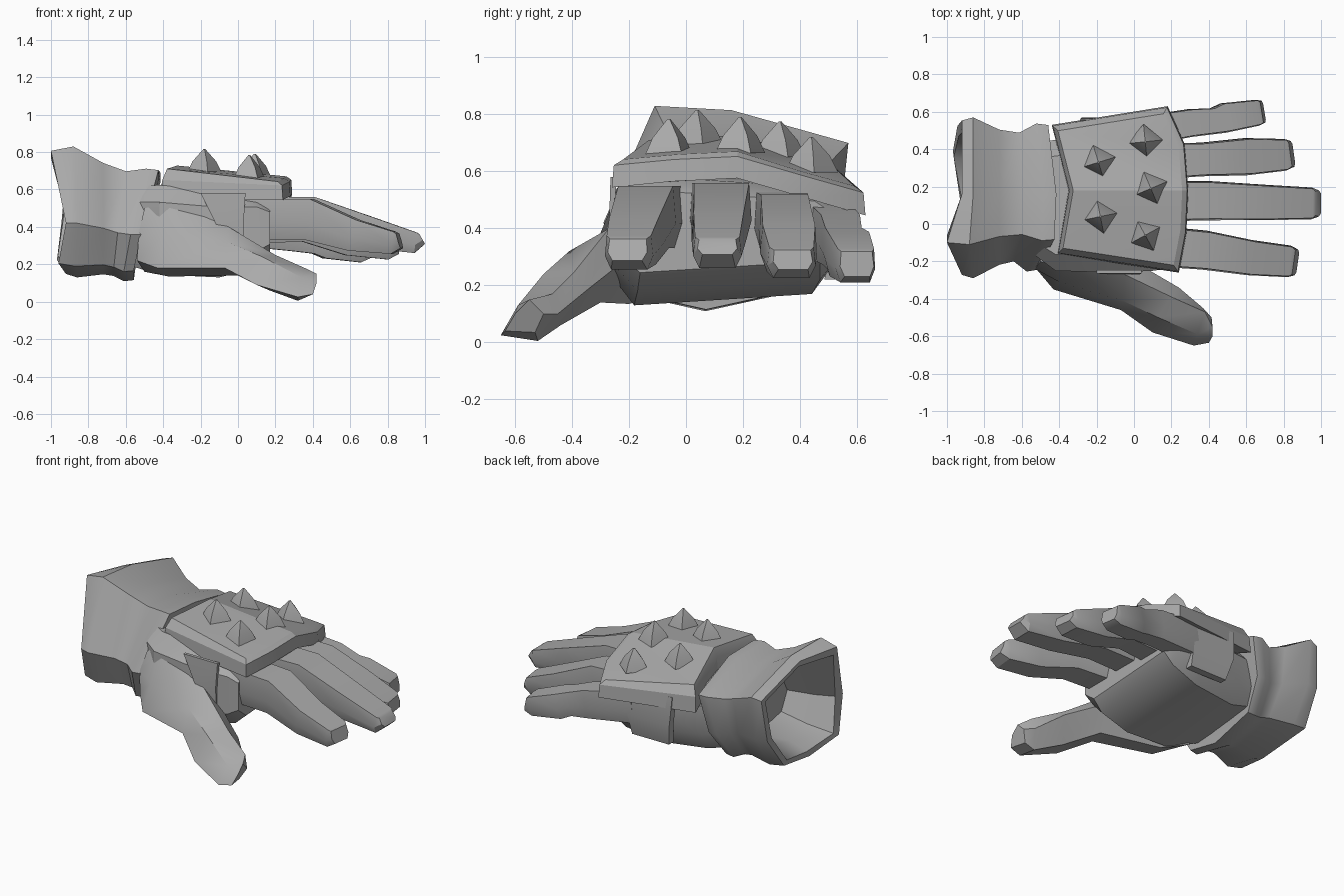
import bpy, bmesh, math
from mathutils import Vector

if "Cube" in bpy.data.objects:
    bpy.data.objects.remove(bpy.data.objects["Cube"])

steel = bpy.data.materials.new("dull_steel")
steel.diffuse_color = (0.40, 0.40, 0.40, 1)
steel.use_nodes = True
steel.node_tree.nodes["Principled BSDF"].inputs["Base Color"].default_value = steel.diffuse_color


def finish(name, bm, angle=25):
    bmesh.ops.recalc_face_normals(bm, faces=bm.faces)
    mesh = bpy.data.meshes.new(name)
    bm.to_mesh(mesh)
    bm.free()
    mesh.materials.append(steel)
    ob = bpy.data.objects.new(name, mesh)
    bpy.context.collection.objects.link(ob)
    bpy.context.view_layer.objects.active = ob
    ob.select_set(True)
    bpy.ops.object.shade_smooth_by_angle(angle=math.radians(angle))
    ob.select_set(False)
    return ob


def loft(name, rings, angle=25):
    """Skin a list of equal-sized point rings and cap both ends."""
    bm = bmesh.new()
    vs = [[bm.verts.new(p) for p in r] for r in rings]
    n = len(vs[0])
    for a, b in zip(vs, vs[1:]):
        for i in range(n):
            j = (i + 1) % n
            bm.faces.new((a[i], a[j], b[j], b[i]))
    bm.faces.new(vs[0])
    bm.faces.new(vs[-1])
    return finish(name, bm, angle)


# Cross-sections: flat-topped finger, boxy palm
FINGER = [(-1, -.2), (-.75, -1), (.75, -1), (1, -.2), (.92, 1), (-.92, 1)]
PALM = [(-1, -.55), (-.8, -1), (.8, -1), (1, -.55), (1, .6), (.75, 1), (-.75, 1), (-1, .6)]


def limb(name, path, section=FINGER, angle=30):
    """Tapered digit; path rows are x, y, z, half width, half height."""
    rings = []
    pts = [Vector(p[:3]) for p in path]
    for i, p in enumerate(path):
        t = (pts[min(i + 1, len(pts) - 1)] - pts[max(i - 1, 0)]).normalized()
        side = Vector((0, 0, 1)).cross(t).normalized()
        up = t.cross(side)
        rings.append([pts[i] + side * a * p[3] + up * b * p[4] for a, b in section])
    return loft(name, rings, angle)


# Fingers
limb("index_finger", [(.02, -.11, .44, .11, .11), (.38, -.14, .44, .105, .11), (.62, -.18, .355, .095, .085),
                      (.83, -.2, .315, .085, .06), (.865, -.205, .325, .07, .04)])
limb("middle_finger", [(.02, .12, .45, .11, .11), (.4, .125, .45, .105, .11), (.7, .115, .37, .095, .085),
                       (.95, .11, .315, .085, .055), (.985, .11, .335, .07, .03)])
limb("ring_finger", [(.02, .33, .42, .10, .11), (.36, .345, .42, .09, .10), (.6, .36, .33, .10, .085),
                     (.81, .37, .28, .085, .055), (.845, .375, .29, .07, .035)])
limb("little_finger", [(0, .49, .40, .08, .10), (.3, .54, .36, .075, .09), (.42, .55, .33, .07, .075),
                       (.48, .567, .31, .08, .08), (.66, .595, .27, .07, .06), (.69, .6, .275, .06, .045)])

# Thumb: broad blade; each ring is outer edge, face, top ridge, inner side, underside
loft("thumb", [
    [(-.54, -.22, .22), (-.53, -.24, .37), (-.50, -.20, .50), (-.50, 0, .40), (-.50, -.10, .16)],
    [(-.43, -.35, .18), (-.40, -.31, .36), (-.36, -.24, .53), (-.36, 0, .40), (-.37, -.20, .135)],
    [(-.07, -.46, .18), (-.06, -.41, .32), (-.05, -.27, .40), (0, -.20, .30), (0, -.30, .14)],
    [(.10, -.58, .09), (.13, -.50, .24), (.20, -.39, .25), (.24, -.34, .19), (.17, -.44, .06)],
    [(.32, -.65, .025), (.34, -.59, .13), (.38, -.47, .17), (.37, -.45, .10), (.32, -.52, .005)],
    [(.40, -.635, .04), (.42, -.60, .10), (.42, -.55, .15), (.415, -.50, .10), (.38, -.53, .035)]], 35)


# Palm: boxy rings of x, y0, y1, z0, z1, thinner toward the little finger
def box_ring(x, y0, y1, z0, z1, rise=.05):
    cy, cz, w, h = (y0 + y1) / 2, (z0 + z1) / 2, (y1 - y0) / 2, (z1 - z0) / 2
    return [(x, cy + a * w, cz + b * h + (rise if b < 0 else -rise) * (a + 1) / 2) for a, b in PALM]


loft("palm", [box_ring(*r) for r in [(-.62, -.10, .42, .20, .62), (-.42, -.25, .45, .14, .63),
                                     (-.1, -.26, .52, .125, .60), (.1, -.25, .55, .175, .59),
                                     (.17, -.24, .55, .24, .54)]], angle=35)


# Side straps hanging from the plate: rows are x0, x1, y, z from top to bottom
def strap(name, rows, thick):
    loft(name, [[(x0, y, z), (x1, y, z), (x1, y + thick, z), (x0, y + thick, z)] for x0, x1, y, z in rows])


strap("back_strap", [(-.29, .02, .51, .54), (-.28, .02, .525, .36), (-.25, .01, .485, .22)], .045)
strap("front_strap", [(-.20, .04, -.245, .58), (-.12, .03, -.25, .42), (-.03, .03, -.24, .27)], -.02)

# Cuff: flared eight-sided sleeve with a zigzag rim, pinched wrist and raised end band
SLEEVE = [(-.11, .83), (.16, .815), (.57, .70), (.54, .42), (.40, .21), (.06, .13), (-.19, .19), (-.29, .42)]
ZIG = [-1, 0, 0, -.3, -.6, 0, -.5, 0]


def cuff_ring(x, sy, sz, zig=0, lean=0, cz=.44):
    return [(x + zig * k + lean * (z - .44) - abs(lean) * .25 * abs(y - .16),
             .16 + sy * (y - .16), cz + sz * (z - .44)) for (y, z), k in zip(SLEEVE, ZIG)]


loft("cuff", [cuff_ring(-.64, .6, .5), cuff_ring(-.80, .70, .70), cuff_ring(-.91, .82, .84, .09),
              cuff_ring(-.92, .96, .94, .08), cuff_ring(-.86, 1, 1, .02), cuff_ring(-.72, .84, .85, 0, 0, .41),
              cuff_ring(-.63, .80, .80, 0, .1, .385), cuff_ring(-.55, .92, .86, 0, .18, .376),
              cuff_ring(-.49, .90, .84, 0, .2, .376), cuff_ring(-.49, .70, .66, 0, .2, .39)], angle=40)

# Back plate: outline points, bevelled to a smaller top
OUTLINE = [(-.44, .53), (.18, .63), (.27, .43), (.29, .18), (.28, -.05), (.24, -.26), (-.41, -.16), (-.35, .18)]


def crown(y):
    return .60 - .10 * max(.15 - y, 0) - .29 * max(y - .15, 0)


def plate_ring(dz, s, tilt):
    return [(-.07 + s * (x + .07), .18 + s * (y - .18), crown(y) + dz - tilt * x) for x, y in OUTLINE]


def top_z(x, y):
    return crown(y) + .105 - .09 * x


bm = bmesh.new()
rings = [[bm.verts.new(p) for p in r] for r in
         [plate_ring(-.015, 1, 0), plate_ring(.07, .985, .03), plate_ring(.105, .91, .09)]]
for a, b in zip(rings, rings[1:]):
    for i in range(8):
        bm.faces.new((a[i], a[i - 1], b[i - 1], b[i]))
for r in (rings[0], rings[2]):  # ridge line splits the caps across the hand
    for face in ((0, 1, 2, 3), (0, 3, 7), (7, 3, 4, 6), (4, 5, 6)):
        bm.faces.new([r[i] for i in face])
finish("back_plate", bm, 20)

# Spikes: four-sided pyramids with a slightly bellied base
for i, (x, y, turn) in enumerate([(-.19, .33, .3), (.06, .44, .1), (.09, .19, .4), (-.18, .04, .2), (.06, -.06, .5)]):
    rings = []
    for r, dz in ((.095, -.02), (.065, .04), (.006, .105)):
        rings.append([(x + r * math.cos(turn + k * math.pi / 2), y + r * math.sin(turn + k * math.pi / 2),
                       top_z(x, y) + dz) for k in range(4)])
    loft("spike_%d" % (i + 1), rings, angle=15)
